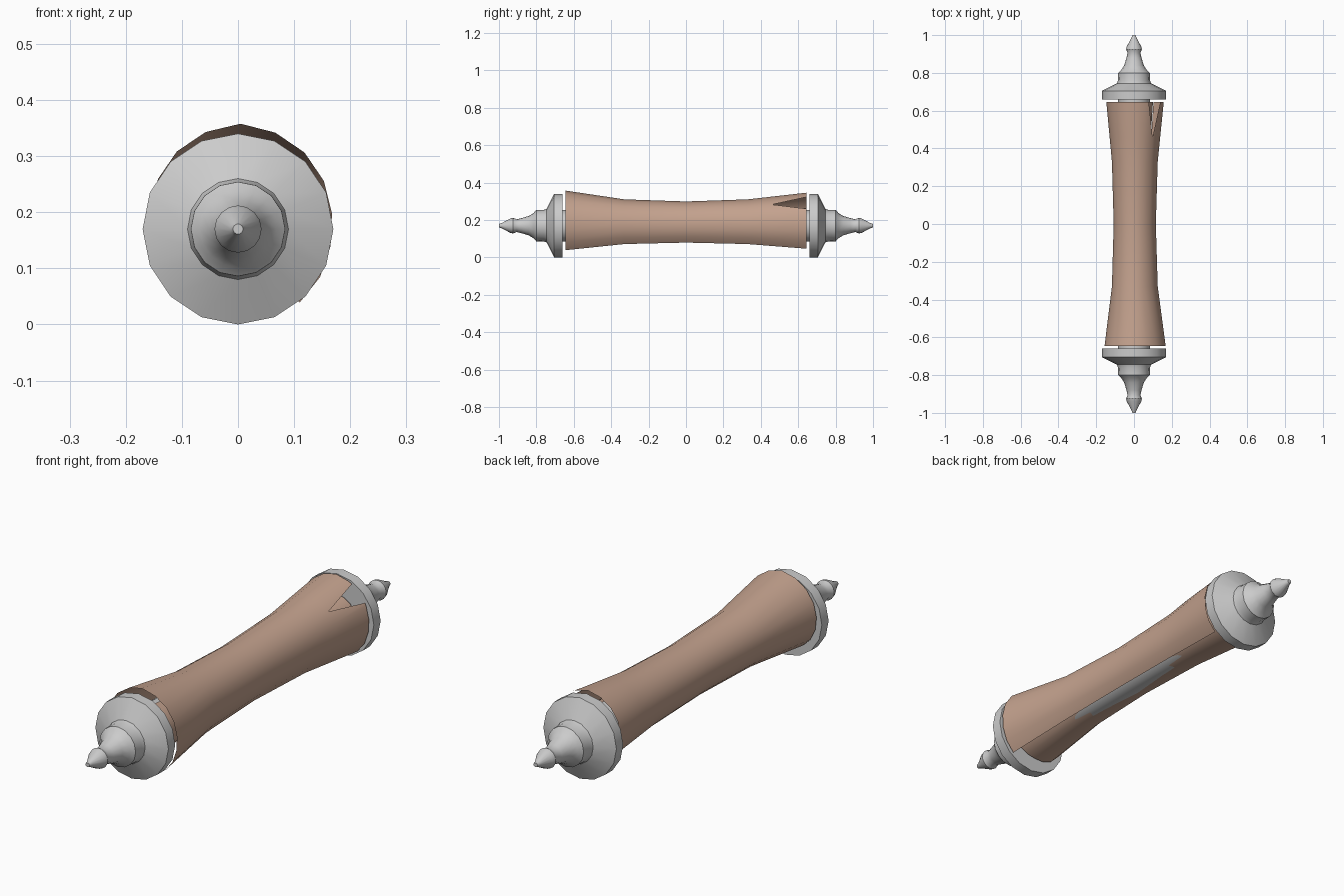
import bpy, bmesh, math

if "Cube" in bpy.data.objects:
    bpy.data.objects.remove(bpy.data.objects["Cube"])

CZ = 0.17  # height of the roll axis


def material(name, rgb):
    m = bpy.data.materials.new(name)
    m.diffuse_color = (*rgb, 1)
    m.use_nodes = True
    m.node_tree.nodes["Principled BSDF"].inputs["Base Color"].default_value = m.diffuse_color
    return m


grey = material("grey rod", (0.60, 0.60, 0.60))
tan = material("tan paper", (0.55, 0.36, 0.27))


def finish(name, bm, mat, angle, recalc=True):
    if recalc:
        bmesh.ops.recalc_face_normals(bm, faces=bm.faces)
    me = bpy.data.meshes.new(name)
    bm.to_mesh(me)
    bm.free()
    me.materials.append(mat)
    ob = bpy.data.objects.new(name, me)
    bpy.context.collection.objects.link(ob)
    bpy.ops.object.select_all(action='DESELECT')
    ob.select_set(True)
    bpy.context.view_layer.objects.active = ob
    bpy.ops.object.shade_smooth_by_angle(angle=math.radians(angle))
    return ob


def lathe(name, profile, mat, sides=16):
    """Turn (y, radius) points round the roll axis, with capped ends."""
    bm = bmesh.new()
    rings = []
    for y, r in profile:
        rings.append([bm.verts.new((r * math.cos(a), y, CZ + r * math.sin(a)))
                      for a in (2 * math.pi * i / sides for i in range(sides))])
    for a, b in zip(rings, rings[1:]):
        for i in range(sides):
            j = (i + 1) % sides
            bm.faces.new((a[i], a[j], b[j], b[i]))
    bm.faces.new(rings[0])
    bm.faces.new(rings[-1])
    return finish(name, bm, mat, 35)


def lerp(table, x):
    for (x0, v0), (x1, v1) in zip(table, table[1:]):
        if x <= x1:
            return v0 + (v1 - v0) * (x - x0) / (x1 - x0)
    return table[-1][1]


# central rod and the two turned end knobs
lathe("rod", [(-0.67, 0.085), (0.67, 0.085)], grey)
knob = [(0.66, 0.17), (0.705, 0.17), (0.745, 0.09), (0.76, 0.085), (0.80, 0.084),
        (0.815, 0.068), (0.84, 0.052), (0.88, 0.040), (0.905, 0.034),
        (0.925, 0.042), (0.94, 0.038), (0.985, 0.014), (1.0, 0.009)]
lathe("back_knob", knob, grey)
lathe("front_knob", [(-y, r) for y, r in knob], grey)

# rolled paper: a spiral section, flared to the ends, torn at the back
spiral = [(-50, 0.171), (0, 0.167), (45, 0.180), (90, 0.188), (135, 0.174), (180, 0.154),
          (225, 0.138), (270, 0.115), (311, 0.112), (450, 0.100)]
flare = [(-0.645, 1.0), (-0.33, 0.75), (0, 0.69), (0.33, 0.75), (0.645, 0.94)]
stations = [-0.645, -0.33, 0, 0.33, 0.46, 0.645]
STEP, COLS, TEAR = 19.8, 26, 5  # column TEAR is split at the back edge

bm = bmesh.new()


def paper_point(deg, y):
    r = lerp(spiral, deg) * lerp(flare, y)
    a = math.radians(deg)
    return bm.verts.new((r * math.cos(a), y, CZ + r * math.sin(a)))


grid = [[paper_point(-50 + STEP * c, y) for y in stations] for c in range(COLS)]
tear_low = paper_point(-50 + STEP * TEAR - 16, stations[-1])
tear_high = paper_point(-50 + STEP * TEAR + 14, stations[-1])
bm.verts.remove(grid[TEAR][-1])
for c in range(COLS - 1):
    left, right = list(grid[c]), list(grid[c + 1])
    if c + 1 == TEAR:
        right[-1] = tear_low
    if c == TEAR:
        left[-1] = tear_high
    for i in range(len(stations) - 1):
        bm.faces.new((left[i], right[i], right[i + 1], left[i + 1]))
bmesh.ops.reverse_faces(bm, faces=bm.faces)  # outside faces outward
bm.normal_update()
f = bm.faces[:][0]
if f.normal.x * f.calc_center_median().x + f.normal.z * (f.calc_center_median().z - CZ) < 0:
    bmesh.ops.reverse_faces(bm, faces=bm.faces)
finish("rolled_paper", bm, tan, 40, recalc=False)
